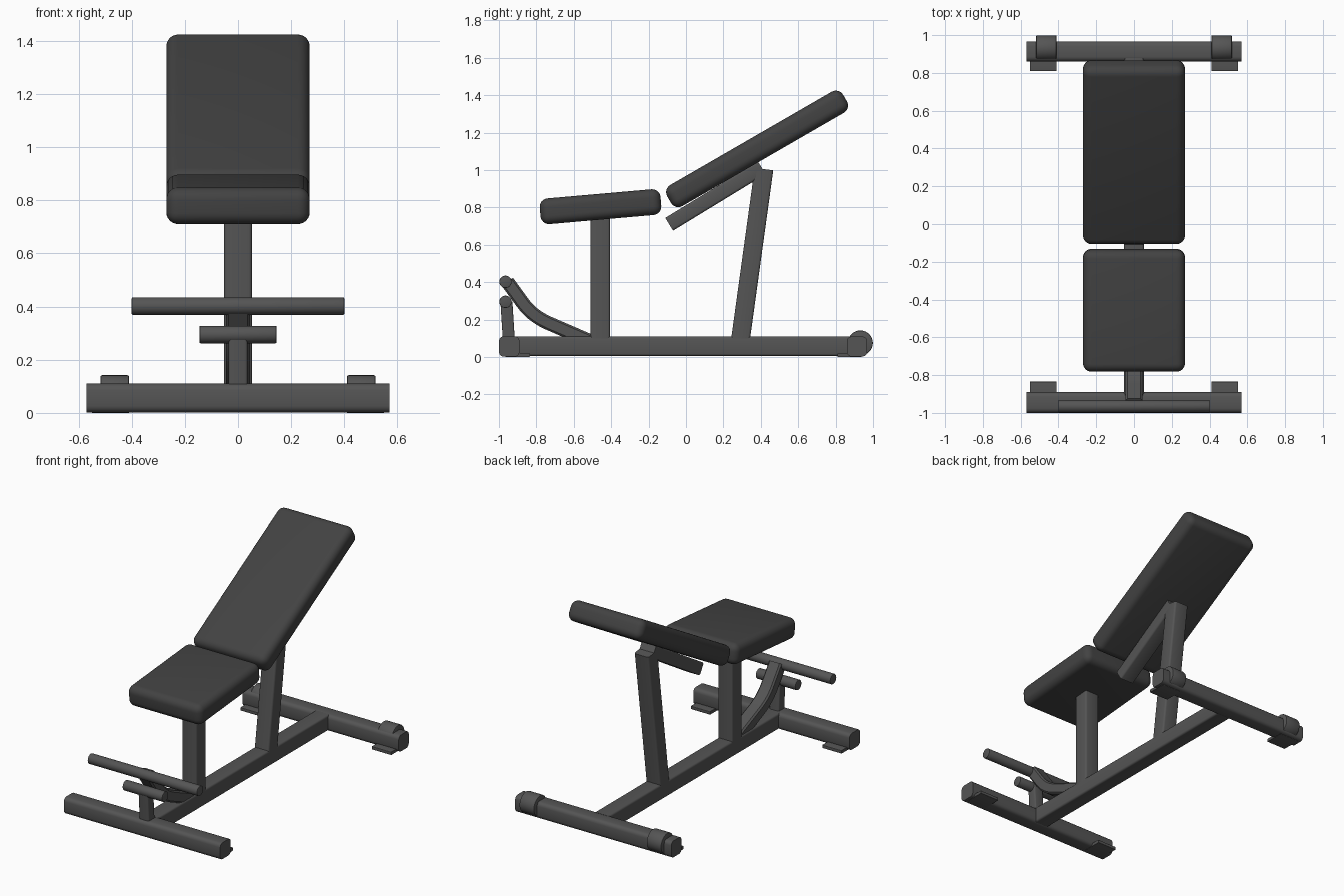
import bpy, bmesh, math
from mathutils import Vector, Matrix

if "Cube" in bpy.data.objects:
    bpy.data.objects.remove(bpy.data.objects["Cube"])


def material(name, v):
    m = bpy.data.materials.new(name)
    m.diffuse_color = (v, v, v, 1)
    m.use_nodes = True
    m.node_tree.nodes["Principled BSDF"].inputs["Base Color"].default_value = m.diffuse_color
    return m


FRAME = material("dark_frame", 0.09)
PAD = material("dark_padding", 0.055)


def finish(name, bm, mat):
    bmesh.ops.recalc_face_normals(bm, faces=bm.faces[:])
    me = bpy.data.meshes.new(name)
    bm.to_mesh(me)
    bm.free()
    ob = bpy.data.objects.new(name, me)
    bpy.context.collection.objects.link(ob)
    me.materials.append(mat)
    bpy.ops.object.select_all(action='DESELECT')
    ob.select_set(True)
    bpy.context.view_layer.objects.active = ob
    bpy.ops.object.shade_smooth_by_angle(angle=math.radians(35))
    return ob


def basis(a, b):
    # local z runs from a to b, local x is the sideways axis
    d = (b - a).normalized()
    side = Vector((0, 1, 0)) if abs(d.x) > 0.9 else Vector((1, 0, 0))
    up = d.cross(side)
    m = Matrix((side, up, d)).transposed().to_4x4()
    return Matrix.Translation((a + b) / 2) @ m


def beam(name, a, b, w, h, r=0.012):
    a, b = Vector(a), Vector(b)
    bm = bmesh.new()
    bmesh.ops.create_cube(bm, size=1)
    bmesh.ops.scale(bm, vec=(w, h, (b - a).length), verts=bm.verts)
    long_edges = [e for e in bm.edges
                  if abs(e.verts[0].co.z - e.verts[1].co.z) > 1e-4]
    bmesh.ops.bevel(bm, geom=long_edges, offset=r, segments=3,
                    profile=0.5, affect='EDGES')
    bm.transform(basis(a, b))
    return finish(name, bm, FRAME)


def rod(name, a, b, r, edge=0.004):
    a, b = Vector(a), Vector(b)
    bm = bmesh.new()
    bmesh.ops.create_cone(bm, cap_ends=True, segments=32, radius1=r,
                          radius2=r, depth=(b - a).length)
    rims = [e for e in bm.edges
            if abs(e.verts[0].co.z - e.verts[1].co.z) < 1e-5]
    bmesh.ops.bevel(bm, geom=rims, offset=edge, segments=2,
                    profile=0.5, affect='EDGES')
    bm.transform(basis(a, b))
    return finish(name, bm, FRAME)


def cushion(name, centre, size, tilt, r=0.045):
    bm = bmesh.new()
    bmesh.ops.create_cube(bm, size=1)
    bmesh.ops.scale(bm, vec=size, verts=bm.verts)
    bmesh.ops.bevel(bm, geom=bm.edges[:], offset=r, segments=6,
                    profile=0.5, affect='EDGES')
    bm.transform(Matrix.Translation(centre)
                 @ Matrix.Rotation(math.radians(tilt), 4, 'X'))
    return finish(name, bm, PAD)


# Base frame
beam("front_cross_beam", (-0.57, -0.945, 0.056), (0.57, -0.945, 0.056), 0.11, 0.108, 0.024)
beam("rear_cross_beam", (-0.57, 0.914, 0.056), (0.57, 0.914, 0.056), 0.106, 0.108, 0.024)
beam("spine_beam", (0, -0.91, 0.058), (0, 0.88, 0.058), 0.105, 0.104)

# Uprights and backrest rail
beam("seat_post", (0, -0.458, 0.09), (0, -0.458, 0.74), 0.105, 0.104)
beam("rear_post", (0, 0.291, 0.09), (0, 0.417, 1.005), 0.105, 0.1)
beam("backrest_rail", (0, -0.09, 0.71), (0, 0.405, 1.012), 0.105, 0.08)

# Padding
cushion("seat", (0, -0.457, 0.804), (0.54, 0.648, 0.138), 5)
cushion("backrest", (0, 0.38, 1.113), (0.54, 1.086, 0.13), 30)

# Foot holder: short post with a small bar
beam("foot_post", (0, -0.947, 0.09), (0, -0.96, 0.295), 0.07, 0.064, 0.008)
rod("foot_bar", (-0.145, -0.965, 0.295), (0.145, -0.965, 0.295), 0.033)
rod("front_handle_bar", (-0.4, -0.965, 0.402), (0.4, -0.965, 0.402), 0.033)

# Bent arm that carries the handle bar
start, bend0, corner, bend1, end = [Vector((0, y, z)) for y, z in (
    (-0.46, 0.062), (-0.74, 0.183), (-0.825, 0.222), (-0.875, 0.292), (-0.955, 0.402))]
path = [start]
for i in range(9):
    t = i / 8
    path.append(bend0 * (1 - t) ** 2 + corner * 2 * t * (1 - t) + bend1 * t * t)
path.append(end)
bm = bmesh.new()
rings = []
w, h, c = 0.045, 0.037, 0.01
section = [(w, h - c), (w - c, h), (c - w, h), (-w, h - c),
           (-w, c - h), (c - w, -h), (w - c, -h), (w, c - h)]
for i, p in enumerate(path):
    d = (path[min(i + 1, len(path) - 1)] - path[max(i - 1, 0)]).normalized()
    n = d.cross(Vector((1, 0, 0)))
    rings.append([bm.verts.new(p + Vector((x, 0, 0)) + n * s) for x, s in section])
for r0, r1 in zip(rings, rings[1:]):
    for k in range(8):
        bm.faces.new((r0[k], r0[(k + 1) % 8], r1[(k + 1) % 8], r1[k]))
bm.faces.new(rings[0])
bm.faces.new(rings[-1])
finish("handle_arm", bm, FRAME)

# Foot plates and transport wheels on both sides
for s, side in ((-1, "left"), (1, "right")):
    beam(f"front_foot_plate_{side}", (s * 0.41, -0.90, 0.01), (s * 0.55, -0.90, 0.01), 0.13, 0.02, 0.003)
    beam(f"rear_foot_plate_{side}", (s * 0.41, 0.875, 0.01), (s * 0.55, 0.875, 0.01), 0.13, 0.02, 0.003)
    rod(f"wheel_{side}", (s * 0.41, 0.932, 0.075), (s * 0.518, 0.932, 0.075), 0.067, 0.006)
